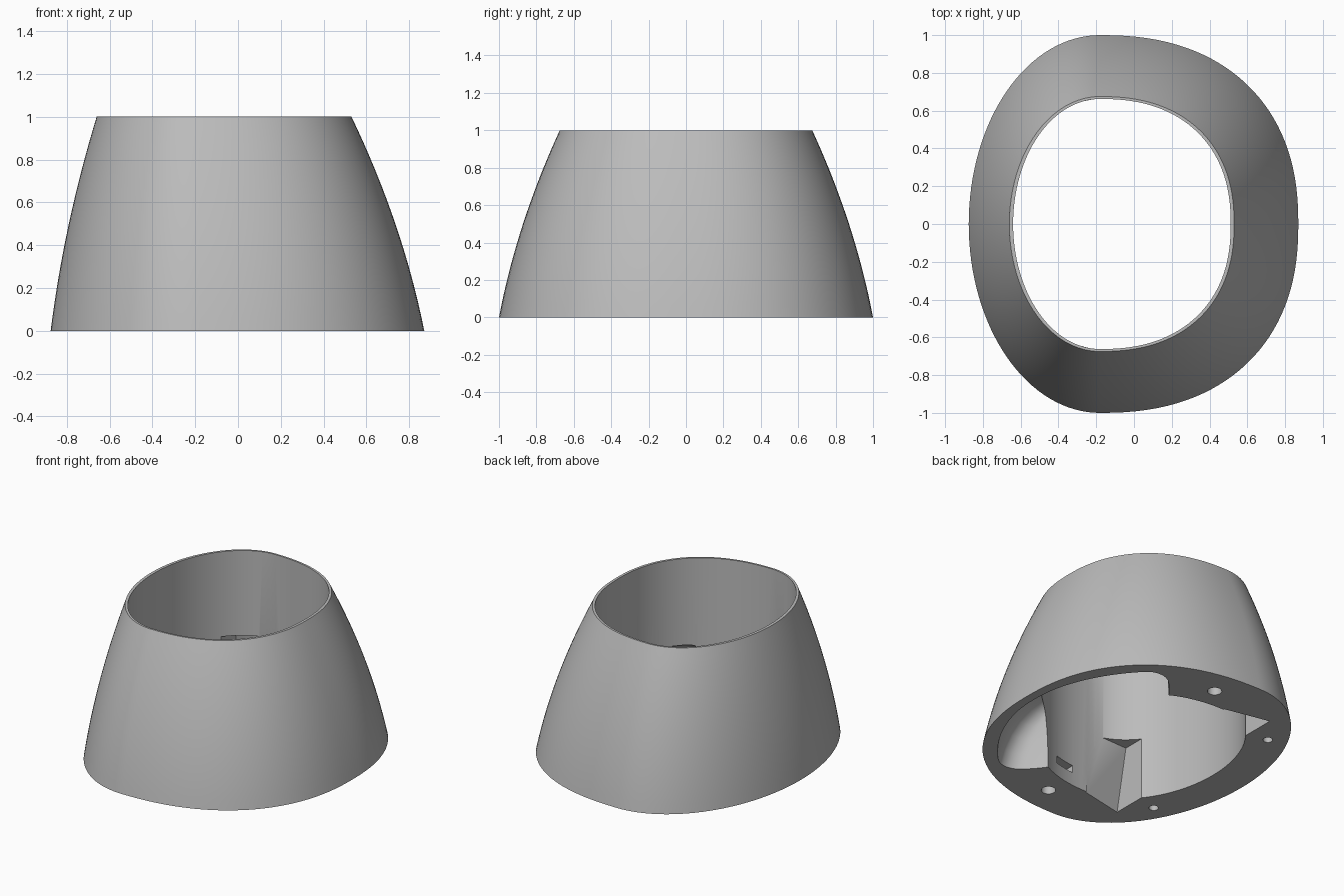
import bpy, bmesh, math
from mathutils import Vector

if "Cube" in bpy.data.objects:
    bpy.data.objects.remove(bpy.data.objects["Cube"])

grey = bpy.data.materials.new("plain_grey")
grey.diffuse_color = (0.5, 0.5, 0.5, 1)
grey.use_nodes = True
grey.node_tree.nodes["Principled BSDF"].inputs["Base Color"].default_value = grey.diffuse_color
CX = -0.18  # widest station of the egg-shaped section


def egg(left, right, half, n=128):
    """Egg outline: elliptical on the left, squarer on the right."""
    pts = []
    for i in range(n):
        a = 2 * math.pi * i / n
        c, s = math.cos(a), math.sin(a)
        e = 2 / 2.3 if c > 0 else 1
        w = right - CX if c > 0 else left + CX
        pts.append((CX + math.copysign(abs(c) ** e, c) * w,
                    math.copysign(abs(s) ** e, s) * half))
    return pts


def loft(name, sections):
    """Closed solid through (z, outline) sections."""
    bm = bmesh.new()
    rings = [[bm.verts.new((x, y, z)) for x, y in pts] for z, pts in sections]
    n = len(rings[0])
    for a, b in zip(rings, rings[1:]):
        for i in range(n):
            j = (i + 1) % n
            bm.faces.new((a[i], a[j], b[j], b[i]))
    bm.faces.new(rings[0][::-1])
    bm.faces.new(rings[-1])
    bmesh.ops.recalc_face_normals(bm, faces=bm.faces)
    me = bpy.data.meshes.new(name)
    bm.to_mesh(me)
    bm.free()
    me.materials.append(grey)
    ob = bpy.data.objects.new(name, me)
    bpy.context.collection.objects.link(ob)
    return ob


def circle(x, y, r, n=32):
    return [(x + r * math.cos(2 * math.pi * i / n),
             y + r * math.sin(2 * math.pi * i / n)) for i in range(n)]


def smooth_closed(pts, steps=5):
    """Closed Catmull-Rom curve through the points."""
    out, n = [], len(pts)
    for i in range(n):
        p = [Vector(pts[(i + k) % n]) for k in (-1, 0, 1, 2)]
        for s in range(steps):
            t = s / steps
            v = 0.5 * (2 * p[1] + (p[2] - p[0]) * t
                       + (2 * p[0] - 5 * p[1] + 4 * p[2] - p[3]) * t * t
                       + (3 * p[1] - p[0] - 3 * p[2] + p[3]) * t ** 3)
            out.append((v.x, v.y))
    return out


# Tapered outer body
levels = [i / 16 for i in range(17)]
body = loft("tapered_collar", [
    (z, egg(0.875 - 0.125 * z - 0.09 * z * z,
            0.87 - 0.2 * z - 0.14 * z * z,
            1 - 0.19 * z - 0.135 * z * z)) for z in levels])

# Straight opening right through
bore = egg(0.64, 0.512, 0.662)
cutters = [loft("bore_cutter", [(-0.1, bore), (1.1, bore)])]

# Domed hollow under the right side
half = [(0.79, 0.2), (0.72, 0.40), (0.62, 0.57), (0.5, 0.71), (0.42, 0.745),
        (0.34, 0.725), (0.27, 0.66), (0.2, 0.57), (0.1, 0.4)]
hollow = smooth_closed([(0.81, 0)] + half + [(0.08, 0)]
                       + [(x, -y) for x, y in half[::-1]])
dome = [(-0.1, 1), (0, 1), (0.1, 0.97), (0.2, 0.92), (0.28, 0.86),
        (0.35, 0.78), (0.4, 0.7), (0.44, 0.6)]
cutters.append(loft("hollow_cutter", [
    (z, [(x * k, y * k) for x, y in hollow]) for z, k in dome]))

for s in (-1, 1):
    # Pointed corner notches
    low = [(-0.48, 0.3 * s), (-0.48, 0.735 * s), (-0.17, 0.67 * s), (-0.17, 0.3 * s)]
    top = [(-0.48, 0.3 * s), (-0.48, 0.65 * s), (-0.17, 0.64 * s), (-0.17, 0.3 * s)]
    cutters.append(loft("notch_cutter", [(-0.1, low), (0, low), (0.42, top)]))
    # Screw holes in the foot
    for x, y, r in ((0.02, 0.8, 0.045), (-0.62, 0.55, 0.03)):
        ring = circle(x, y * s, r)
        cutters.append(loft("hole_cutter", [(-0.1, ring), (0.25, ring)]))
    # Nut slots in the screw bosses
    slot = [(-0.055, 0.5 * s), (0.095, 0.5 * s), (0.095, 0.86 * s), (-0.055, 0.86 * s)]
    cutters.append(loft("slot_cutter", [(0.09, slot), (0.14, slot)]))

for c in cutters:
    c.hide_render = True
    m = body.modifiers.new(c.name, 'BOOLEAN')
    m.operation = 'DIFFERENCE'
    m.solver = 'EXACT'
    m.object = c

# Bake the cuts and remove the helpers
dg = bpy.context.evaluated_depsgraph_get()
dg.update()
baked = bpy.data.meshes.new_from_object(body.evaluated_get(dg))
body.modifiers.clear()
body.data = baked
for c in cutters:
    bpy.data.objects.remove(c)

bpy.context.view_layer.objects.active = body
body.select_set(True)
bpy.ops.object.shade_smooth_by_angle(angle=math.radians(30))
